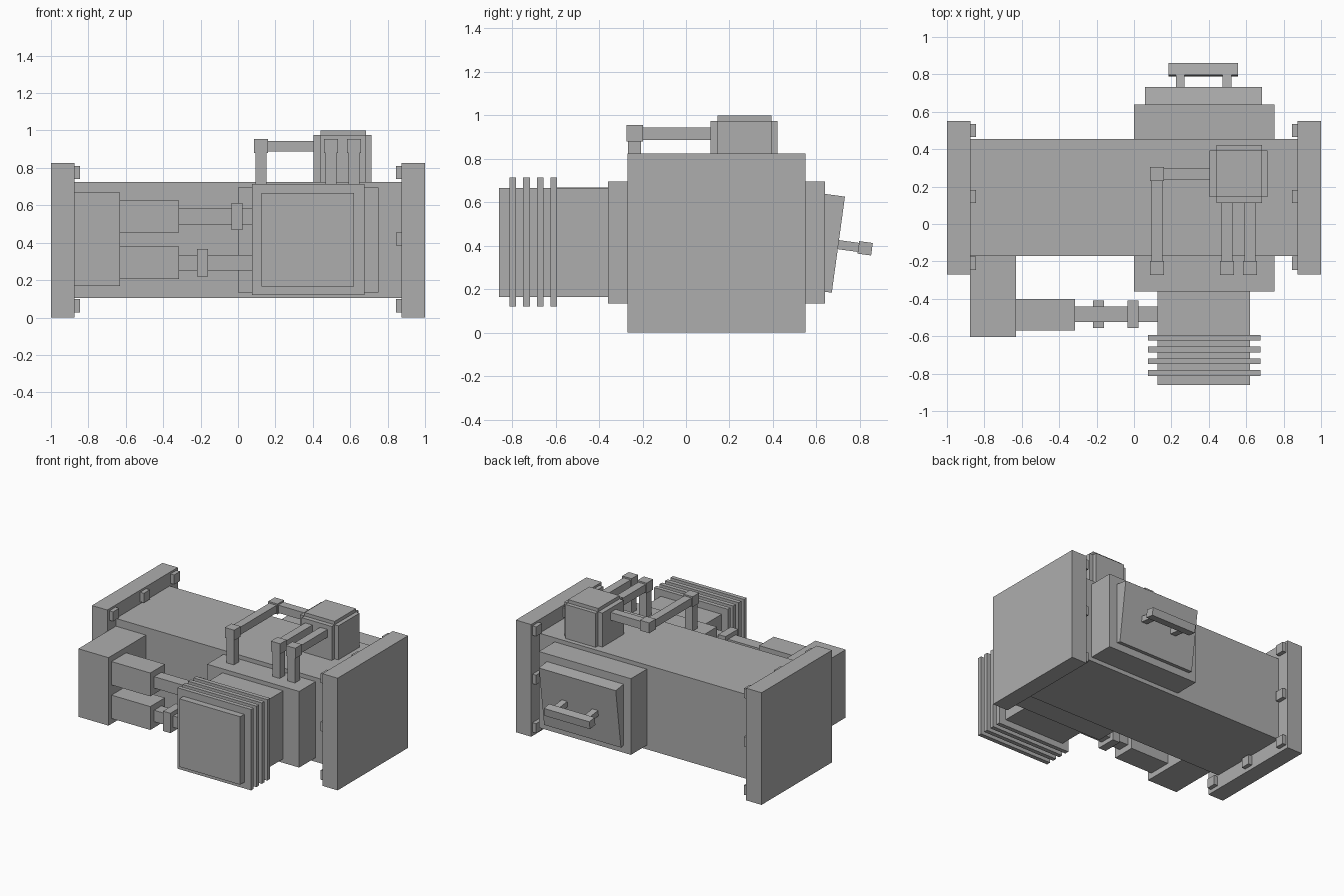
import bpy
import math
from mathutils import Matrix, Vector

default = bpy.data.objects.get("Cube")
if default:
    bpy.data.objects.remove(default, do_unlink=True)

GREY = (0.42, 0.42, 0.42, 1.0)
metal = bpy.data.materials.new("plain_grey")
metal.use_nodes = True
metal.diffuse_color = GREY
metal.node_tree.nodes["Principled BSDF"].inputs["Base Color"].default_value = GREY


def box(name, x, y, z, frame=None):
    """Flat-faced box between (min, max) pairs, optionally in a local frame."""
    bpy.ops.mesh.primitive_cube_add(size=1)
    ob = bpy.context.object
    ob.name = ob.data.name = name
    lo, hi = (Vector(c) for c in zip(x, y, z))
    place = Matrix.Translation((lo + hi) / 2) @ Matrix.Diagonal((hi - lo).to_4d())
    ob.data.transform(frame @ place if frame else place)
    ob.data.materials.append(metal)
    return ob


def around(c, size):
    return (c - size / 2, c + size / 2)


# Main casing with an end flange and a ring of bolts on each side
box("main_casing", (-0.9, 0.9), (-0.17, 0.455), (0.105, 0.725))
for side, s in (("left", 1), ("right", -1)):
    box(f"{side}_flange", sorted((s * 0.875, s)), (-0.27, 0.55), (0, 0.825))
    for i, y in enumerate((-0.21, 0.147, 0.5)):
        for j, z in enumerate((0.063, 0.42, 0.775)):
            if (i, j) != (1, 1):
                box(f"{side}_flange_bolt", sorted((s * 0.845, s * 0.88)),
                    around(y, 0.07), around(z, 0.07))

# Collars at the front and back of the casing
box("front_collar", (0, 0.75), (-0.36, -0.16), (0.135, 0.695))
box("back_collar", (0, 0.75), (0.445, 0.64), (0.135, 0.695))

# Finned front block
box("front_block", (0.125, 0.62), (-0.86, -0.35), (0.165, 0.665))
for i in range(4):
    box("cooling_fin", (0.075, 0.675), around(-0.797 + i * 0.063, 0.031), (0.12, 0.715))

# Bracket carrying two actuators
box("actuator_bracket", (-0.876, -0.63), (-0.605, -0.16), (0.168, 0.668))
for name, z, clamp_x in (("upper", 0.54, -0.005), ("lower", 0.293, -0.19)):
    box(f"{name}_actuator", (-0.64, -0.315), (-0.57, -0.4), around(z, 0.172))
    box(f"{name}_rod", (-0.32, 0.13), (-0.525, -0.44), around(z, 0.084))
    box(f"{name}_rod_clamp", around(clamp_x, 0.06), (-0.557, -0.41), around(z, 0.146))

# Tilted rear hatch and handle, with local +y along the hatch normal
tilt = Matrix.Translation((0, 0.701, 0.405)) @ Matrix.Rotation(math.radians(-7.8), 4, "X")
box("rear_hatch", (0.06, 0.685), (-0.14, 0), (-0.223, 0.223), tilt)
for x in (0.247, 0.497):
    box("handle_post", around(x, 0.046), (-0.01, 0.1), (-0.021, 0.021), tilt)
box("handle_bar", (0.185, 0.555), (0.093, 0.156), (-0.029, 0.029), tilt)

# Top valve box with side plates and a raised lid
box("valve_box", (0.44, 0.685), (0.145, 0.393), (0.7, 1.0))
box("valve_side_plates", (0.405, 0.715), (0.145, 0.393), (0.7, 0.975))
box("valve_end_plates", (0.44, 0.685), (0.112, 0.422), (0.7, 0.975))

# Pipes rising from the front collar and running to the valve box
for x, end in ((0.123, 0.25), (0.497, 0.13), (0.62, 0.13)):
    box("pipe_riser", around(x, 0.06), (-0.267, -0.207), (0.68, 0.89))
    box("pipe_elbow", around(x, 0.076), (-0.274, -0.198), (0.879, 0.955))
    box("pipe_run", around(x, 0.06), (-0.21, end), (0.887, 0.944))
box("cross_pipe_elbow", around(0.123, 0.076), (0.23, 0.306), (0.879, 0.955))
box("cross_pipe", (0.15, 0.42), (0.238, 0.298), (0.887, 0.944))
